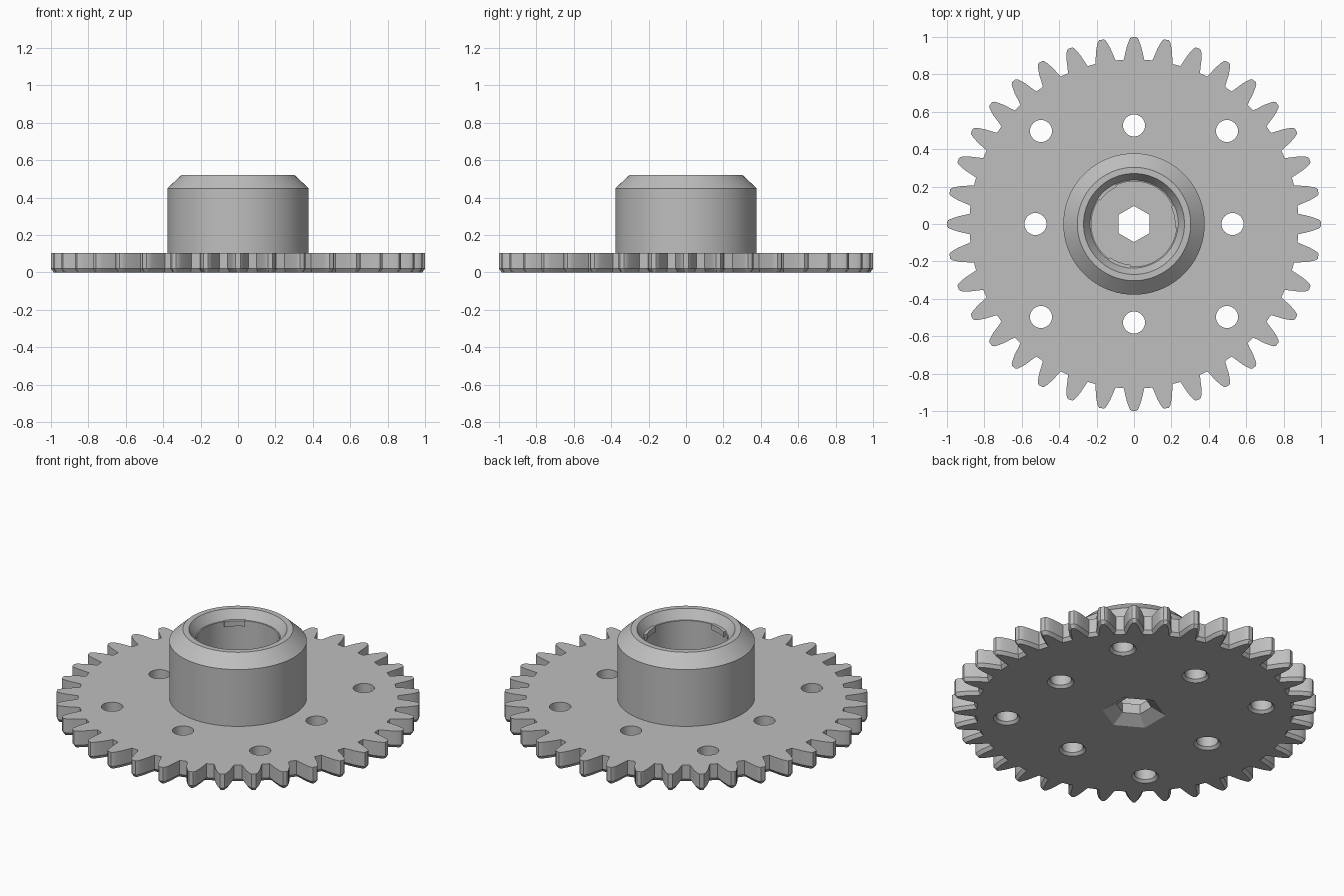
import bpy, bmesh, math
from mathutils import Vector

cube = bpy.data.objects.get("Cube")
if cube:
    bpy.data.objects.remove(cube)

grey = bpy.data.materials.new("plain_grey")
grey.use_nodes = True
colour = (0.52, 0.52, 0.52, 1)
grey.diffuse_color = colour
grey.node_tree.nodes["Principled BSDF"].inputs["Base Color"].default_value = colour


def polar(radius, degrees):
    a = math.radians(degrees)
    return Vector((radius * math.cos(a), radius * math.sin(a)))


def ring(radius, count, centre=(0, 0), start=0):
    return [Vector(centre) + polar(radius, start + 360 * i / count) for i in range(count)]


def inset(points, amount):
    """Offset a counter-clockwise outline inwards with mitred corners."""
    result = []
    for i, p in enumerate(points):
        before = (p - points[i - 1]).normalized()
        after = (points[(i + 1) % len(points)] - p).normalized()
        n1, n2 = Vector((-before.y, before.x)), Vector((-after.y, after.x))
        result.append(p + (n1 + n2) * amount / (1 + n1.dot(n2)))
    return result


def loft(bm, layers, closed=False):
    """Bridge equal outlines given as (points, height); cap them or close the loop."""
    rows = [[bm.verts.new((p.x, p.y, z)) for p in pts] for pts, z in layers]
    n = len(rows[0])
    pairs = list(zip(rows, rows[1:])) + ([(rows[-1], rows[0])] if closed else [])
    for low, high in pairs:
        for i in range(n):
            j = (i + 1) % n
            bm.faces.new((low[i], low[j], high[j], high[i]))
    if not closed:
        bm.faces.new(rows[0][::-1])
        bm.faces.new(rows[-1])


def finish(name, bm):
    bmesh.ops.recalc_face_normals(bm, faces=bm.faces)
    mesh = bpy.data.meshes.new(name)
    bm.to_mesh(mesh)
    bm.free()
    mesh.materials.append(grey)
    obj = bpy.data.objects.new(name, mesh)
    bpy.context.collection.objects.link(obj)
    return obj


def smooth(obj):
    bpy.ops.object.select_all(action='DESELECT')
    obj.select_set(True)
    bpy.context.view_layer.objects.active = obj
    bpy.ops.object.shade_smooth_by_angle(angle=math.radians(28))


# Toothed plate with a chamfered lower edge
TEETH = 36
half = [(3.6, 0.88), (3.1, 0.905), (2.4, 0.945), (1.7, 0.975), (1.2, 0.993), (0.7, 1.0)]
tooth = [(-a, r) for a, r in half] + [(a, r) for a, r in reversed(half)]
outline = [polar(r, 360 * k / TEETH + a) for k in range(TEETH) for a, r in tooth]
bm = bmesh.new()
loft(bm, [(inset(outline, 0.014), 0), (outline, 0.02), (outline, 0.105)])
plate = finish("gear_plate", bm)

# Cutters: eight round holes and the hexagonal shaft hole, flared at the bottom
bm = bmesh.new()
centres = [polar(0.527, 90 * k) for k in range(4)]
centres += [polar(0.703, 45 + 90 * k) for k in range(4)]
for c in centres:
    loft(bm, [(ring(r, 32, c), z) for r, z in
              ((0.079, -0.005), (0.059, 0.015), (0.059, 0.2))])
loft(bm, [(ring(r, 6, start=30), z) for r, z in
          ((0.184, -0.005), (0.097, 0.045), (0.097, 0.2))])
cutter = finish("hole_cutter", bm)
cutter.hide_render = True
cut = plate.modifiers.new("holes", 'BOOLEAN')
cut.operation = 'DIFFERENCE'
cut.solver = 'EXACT'
cut.object = cutter
bpy.ops.object.select_all(action='DESELECT')
plate.select_set(True)
bpy.context.view_layer.objects.active = plate
bpy.ops.object.modifier_apply(modifier=cut.name)
bpy.data.objects.remove(cutter)
smooth(plate)

# Hollow hub with bevelled rim and bore
profile = [(0.378, 0.1), (0.378, 0.45), (0.303, 0.52), (0.27, 0.52),
           (0.235, 0.465), (0.228, 0.465), (0.228, 0.1)]
bm = bmesh.new()
loft(bm, [(ring(r, 96), z) for r, z in profile], closed=True)
smooth(finish("hub", bm))

# Three small lugs inside the bore
for k in range(3):
    middle = 10 + 120 * k
    arc = [middle - 15 + 5 * i for i in range(7)]
    shape = [polar(0.24, a) for a in arc] + [polar(0.219, a) for a in reversed(arc)]
    bm = bmesh.new()
    loft(bm, [(shape, 0.435), (shape, 0.468)])
    smooth(finish(f"bore_lug_{k + 1}", bm))
